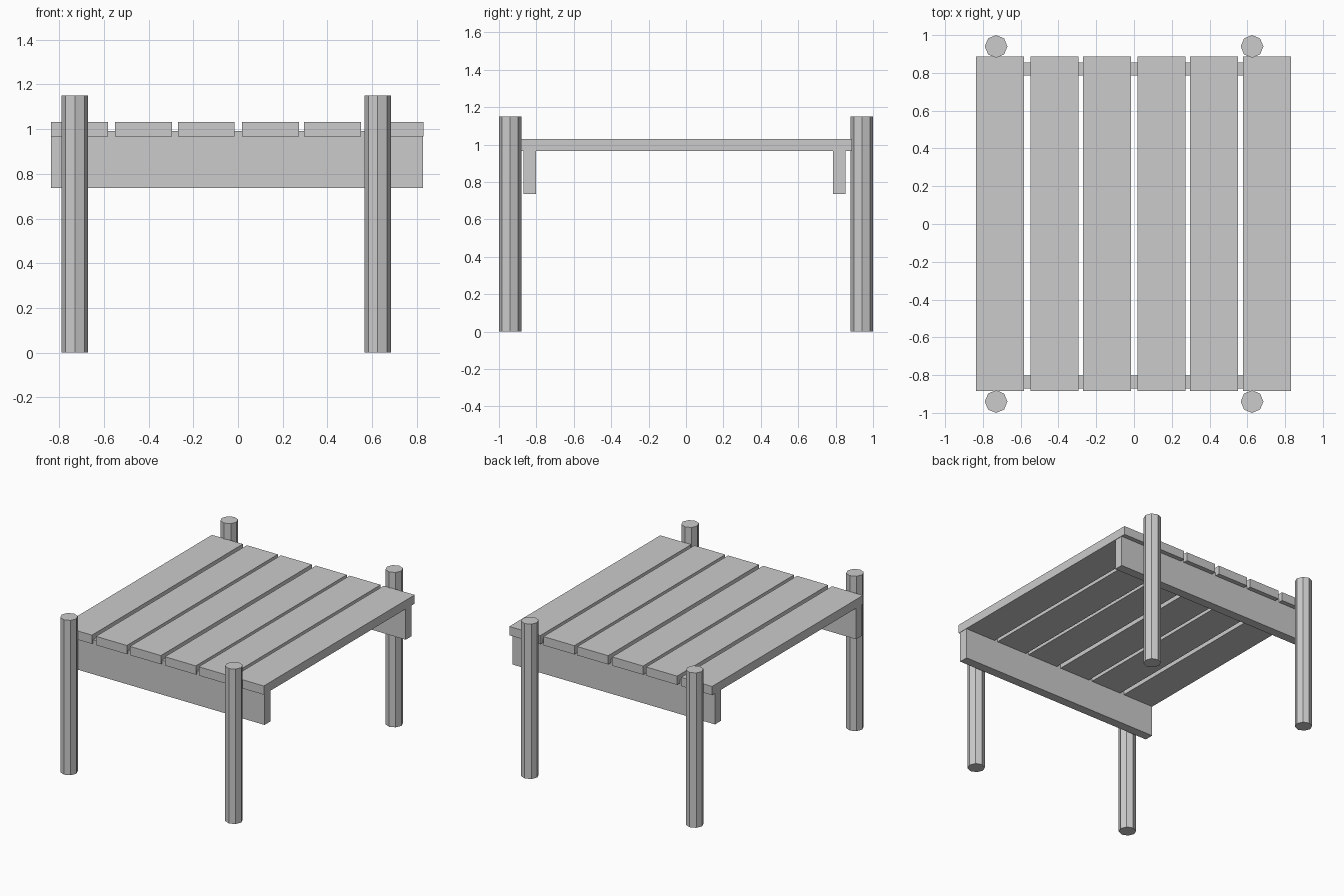
import bpy

if "Cube" in bpy.data.objects:
    bpy.data.objects.remove(bpy.data.objects["Cube"])


def box(name, x, y, z):
    """Box from (min, max) ranges on each axis."""
    bpy.ops.mesh.primitive_cube_add(size=1, location=[(a + b) / 2 for a, b in (x, y, z)])
    ob = bpy.context.object
    ob.name = name
    ob.scale = [b - a for a, b in (x, y, z)]
    bpy.ops.object.transform_apply(location=False, rotation=False, scale=True)
    return ob


# Deck planks, slightly uneven gaps
for i, cx in enumerate((-0.709, -0.422, -0.142, 0.145, 0.423, 0.703)):
    box(f"deck_plank_{i + 1}", (cx - 0.127, cx + 0.127), (-0.883, 0.888), (0.966, 1.031))

# Cross beams let into the underside of the planks
for name, cy in (("front_beam", -0.836), ("back_beam", 0.82)):
    box(name, (-0.836, 0.827), (cy - 0.034, cy + 0.034), (0.736, 0.991))

# Octagonal mooring posts
for side, px in (("left", -0.73), ("right", 0.625)):
    for end, py in (("front", -0.94), ("back", 0.94)):
        bpy.ops.mesh.primitive_cylinder_add(vertices=8, radius=0.06, depth=1.15,
                                            location=(px, py, 0.575))
        bpy.context.object.name = f"{end}_{side}_post"
